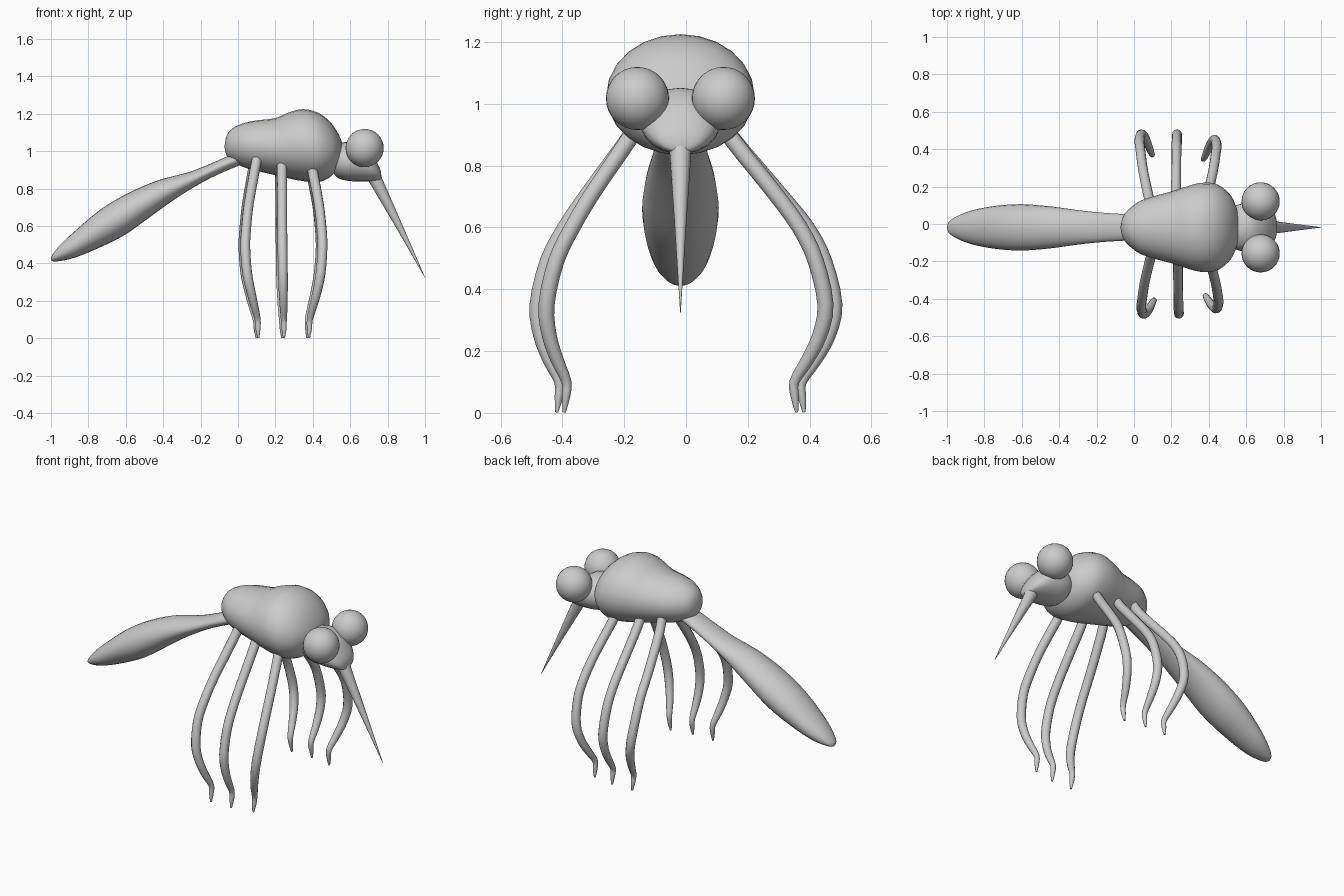
import bpy, bmesh, math
from mathutils import Vector

if "Cube" in bpy.data.objects:
    bpy.data.objects.remove(bpy.data.objects["Cube"])

MID = -0.018   # body centre line in y


def finish(name, bm, angle=60):
    bmesh.ops.recalc_face_normals(bm, faces=bm.faces)
    me = bpy.data.meshes.new(name)
    bm.to_mesh(me)
    bm.free()
    ob = bpy.data.objects.new(name, me)
    bpy.context.collection.objects.link(ob)
    bpy.ops.object.select_all(action='DESELECT')
    ob.select_set(True)
    bpy.context.view_layer.objects.active = ob
    bpy.ops.object.shade_smooth_by_angle(angle=math.radians(angle))
    return ob


def smooth_rows(rows, n=3):
    """Catmull-Rom interpolation between rows of numbers."""
    out = []
    for i in range(len(rows) - 1):
        a, b = Vector(rows[max(i - 1, 0)]), Vector(rows[i])
        c, d = Vector(rows[i + 1]), Vector(rows[min(i + 2, len(rows) - 1)])
        for k in range(n):
            t = k / n
            out.append(0.5 * (2 * b + (c - a) * t + (2 * a - 5 * b + 4 * c - d) * t * t
                              + (3 * b - a - 3 * c + d) * t ** 3))
    return out + [Vector(rows[-1])]


def loft_x(name, rows, sides=24):
    """Elliptic rings along x; each row is x, top z, bottom z, half width."""
    bm = bmesh.new()
    rings = []
    for x, top, bot, ry in smooth_rows(rows):
        zc, rz = (top + bot) / 2, max((top - bot) / 2, 0.001)
        ry = max(ry, 0.001)
        rings.append([bm.verts.new((x, MID + ry * math.cos(2 * math.pi * k / sides),
                                    zc + rz * math.sin(2 * math.pi * k / sides)))
                      for k in range(sides)])
    for r, s in zip(rings, rings[1:]):
        for k in range(sides):
            j = (k + 1) % sides
            bm.faces.new((r[k], r[j], s[j], s[k]))
    bm.faces.new(rings[0])
    bm.faces.new(rings[-1])
    return finish(name, bm)


def tube(name, rows, sides=12):
    """Tapered tube; each row is x, y, z packed with a radius."""
    pts = smooth_rows(rows)
    bm = bmesh.new()
    rings = []
    for i, p in enumerate(pts):
        t = (pts[min(i + 1, len(pts) - 1)].xyz - pts[max(i - 1, 0)].xyz).normalized()
        u = Vector((1, 0, 0))
        u = (u - t * u.dot(t)).normalized()
        v = t.cross(u)
        rings.append([bm.verts.new(p.xyz + p.w * (u * math.cos(2 * math.pi * k / sides)
                                                  + v * math.sin(2 * math.pi * k / sides)))
                      for k in range(sides)])
    for r, s in zip(rings, rings[1:]):
        for k in range(sides):
            j = (k + 1) % sides
            bm.faces.new((r[k], r[j], s[j], s[k]))
    bm.faces.new(rings[0])
    bm.faces.new(rings[-1])
    return finish(name, bm)


# Humped thorax
loft_x("thorax", [
    (-0.072, 1.03, 1.02, 0), (-0.06, 1.085, 0.975, 0.055), (-0.03, 1.122, 0.945, 0.095),
    (0.03, 1.15, 0.915, 0.14), (0.1, 1.165, 0.895, 0.165), (0.2, 1.177, 0.872, 0.192),
    (0.27, 1.207, 0.855, 0.215), (0.35, 1.225, 0.84, 0.237), (0.43, 1.205, 0.835, 0.235),
    (0.49, 1.16, 0.86, 0.2), (0.53, 1.105, 0.905, 0.15), (0.555, 1.05, 0.96, 0.075),
    (0.562, 1.01, 1.0, 0)])

# Drooping abdomen
loft_x("abdomen", [
    (0.05, 1.01, 0.94, 0.06), (-0.04, 0.98, 0.905, 0.07), (-0.15, 0.932, 0.855, 0.077),
    (-0.257, 0.89, 0.795, 0.087), (-0.35, 0.866, 0.735, 0.099), (-0.455, 0.835, 0.66, 0.113),
    (-0.6, 0.77, 0.556, 0.124), (-0.74, 0.685, 0.485, 0.115), (-0.87, 0.575, 0.432, 0.09),
    (-0.95, 0.5, 0.413, 0.058), (-0.99, 0.45, 0.412, 0.03), (-1.0, 0.432, 0.42, 0)])

# Head
loft_x("head", [
    (0.5, 1.0, 0.9, 0.07), (0.53, 1.035, 0.86, 0.11), (0.58, 1.05, 0.843, 0.128),
    (0.64, 1.045, 0.838, 0.13), (0.7, 1.0, 0.838, 0.115), (0.74, 0.945, 0.84, 0.085),
    (0.76, 0.905, 0.845, 0.05), (0.766, 0.875, 0.86, 0)])

# Eyes
for side, s in (("left", 1), ("right", -1)):
    bm = bmesh.new()
    bmesh.ops.create_uvsphere(bm, u_segments=32, v_segments=16, radius=0.102)
    bmesh.ops.translate(bm, verts=bm.verts, vec=(0.677, MID + s * 0.139, 1.017))
    finish(side + "_eye", bm)

# Piercing mouthpart
tube("mouth_needle", [(0.71, MID, 0.895, 0.037), (0.73, MID, 0.857, 0.036),
                      (0.865, MID, 0.593, 0.018), (0.999, MID, 0.325, 0.001)], 16)

# Legs: z, outward distance, sideways shift, radius
PATH = [(0.98, 0.11, MID, 0.027), (0.89, 0.165, MID, 0.027), (0.72, 0.3, -0.008, 0.026),
        (0.6, 0.39, 0, 0.026), (0.49, 0.447, 0, 0.026), (0.35, 0.48, 0, 0.026),
        (0.25, 0.465, -0.005, 0.024), (0.17, 0.43, -0.012, 0.021),
        (0.1, 0.392, MID, 0.016), (0.05, 0.394, MID, 0.013), (0.002, 0.4, MID, 0.005)]
LEGS = {
    "hind": ([0.1, 0.083, 0.053, 0.04, 0.034, 0.044, 0.064, 0.083, 0.1, 0.102, 0.104], 0),
    "middle": ([0.23, 0.23, 0.231, 0.232, 0.233, 0.235, 0.237, 0.239, 0.24, 0.241, 0.241], 0),
    "front": ([0.375, 0.395, 0.427, 0.441, 0.447, 0.437, 0.418, 0.397, 0.379, 0.377, 0.375], 0.06),
}
for side, s in (("left", 1), ("right", -1)):
    for which, (xs, tuck) in LEGS.items():
        rows = []
        for x, (z, y, shift, r) in zip(xs, PATH):
            y *= 1 - tuck * min(1, (0.98 - z) / 0.4)
            rows.append((x - s * 0.005, s * y + shift, z, r))
        tube(f"{side}_{which}_leg", rows)
